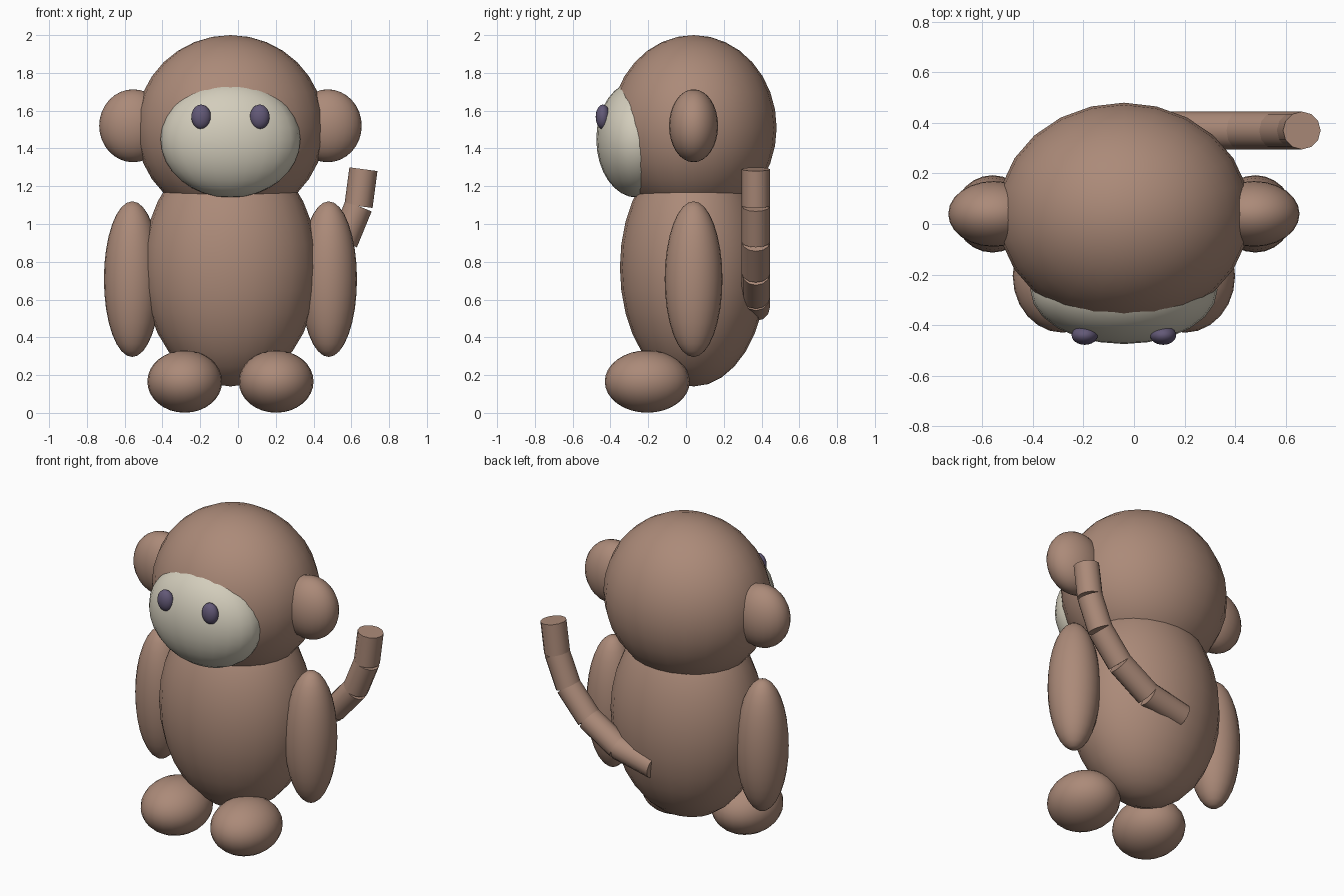
import bpy, math
from mathutils import Vector

if "Cube" in bpy.data.objects:
    bpy.data.objects.remove(bpy.data.objects["Cube"])

CX = -0.04  # body axis, offset because the tail hangs out to one side


def material(name, rgb):
    m = bpy.data.materials.new(name)
    m.diffuse_color = (*rgb, 1)
    m.use_nodes = True
    m.node_tree.nodes["Principled BSDF"].inputs["Base Color"].default_value = m.diffuse_color
    return m


brown = material("brown fur", (0.41, 0.255, 0.19))
cream = material("cream face", (0.65, 0.61, 0.50))
violet = material("dark violet", (0.125, 0.10, 0.185))


def finish(name, mat):
    ob = bpy.context.object
    ob.name = name
    ob.data.materials.append(mat)
    bpy.ops.object.shade_smooth_by_angle(angle=math.radians(40))
    return ob


def ellipsoid(name, offset, radii, mat, segs=24, rings=16):
    bpy.ops.mesh.primitive_uv_sphere_add(segments=segs, ring_count=rings, radius=1)
    ob = bpy.context.object
    for v in ob.data.vertices:
        v.co = Vector(a * r for a, r in zip(v.co, radii))
    ob.location = (CX + offset[0], offset[1], offset[2])
    return finish(name, mat)


def pair(name, offset, radii, mat, **kw):
    for side, s in (("left", -1), ("right", 1)):
        ellipsoid(f"{side}_{name}", (s * offset[0], offset[1], offset[2]), radii, mat, **kw)


# torso and head
ellipsoid("body", (0, 0.04, 0.77), (0.463, 0.39, 0.63), brown)
ellipsoid("head", (0, 0.04, 1.51), (0.5, 0.44, 0.49), brown)

# face patch and eyes
ellipsoid("face", (0, -0.26, 1.448), (0.37, 0.215, 0.308), cream)
pair("eye", (0.155, -0.44, 1.567), (0.052, 0.038, 0.065), violet)

# ears, arms and feet
pair("ear", (0.515, 0.04, 1.52), (0.18, 0.13, 0.193), brown)
pair("arm", (0.52, 0.04, 0.708), (0.15, 0.153, 0.412), brown)
pair("foot", (0.242, -0.205, 0.166), (0.198, 0.225, 0.165), brown)

# tail: straight cylinder links along a curve behind the body
path = [(-0.04, 0.56), (0.21, 0.615), (0.415, 0.74),
        (0.56, 0.905), (0.638, 1.095), (0.664, 1.29)]
points = [Vector((x, 0.37, z)) for x, z in path]
for i, (a, b) in enumerate(zip(points, points[1:])):
    d = b - a
    bpy.ops.mesh.primitive_cylinder_add(
        vertices=12, radius=0.075, depth=d.length, location=(a + b) / 2,
        rotation=(0, math.atan2(d.x, d.z), 0))
    finish(f"tail_link_{i + 1}", brown)
